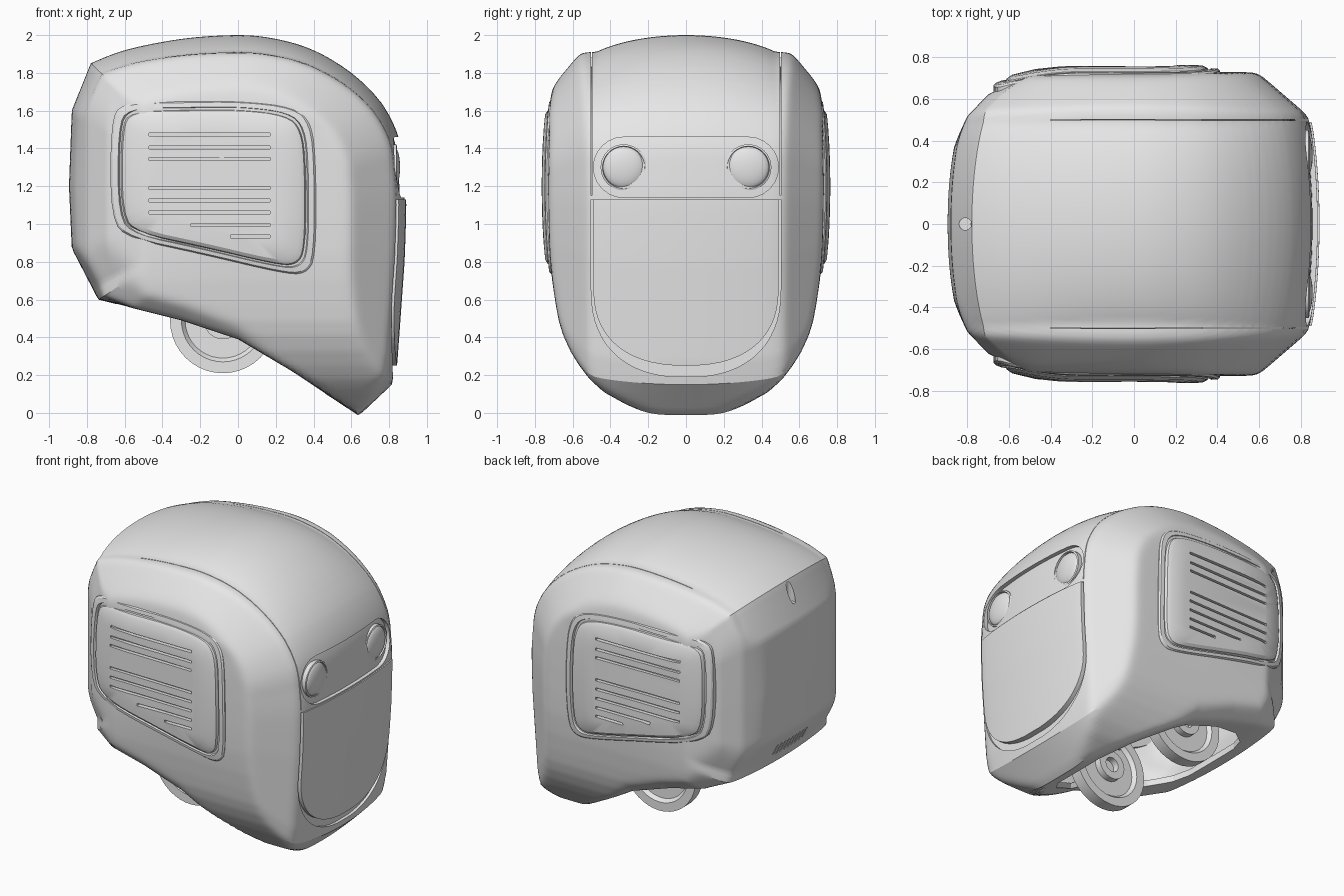
import bpy, bmesh, math
from mathutils import Vector

if "Cube" in bpy.data.objects:
    bpy.data.objects.remove(bpy.data.objects["Cube"])

grey = bpy.data.materials.new("plain_grey")
grey.use_nodes = True
grey.diffuse_color = (0.8, 0.8, 0.8, 1)
grey.node_tree.nodes["Principled BSDF"].inputs["Base Color"].default_value = (0.8, 0.8, 0.8, 1)


def smooth(points):
    """Insert curved midpoints into an open line of points."""
    out = []
    for i in range(len(points) - 1):
        a, b, c, d = (points[max(0, min(len(points) - 1, i + k))] for k in (-1, 0, 1, 2))
        out += [b, tuple((9 * (q + r) - p - s) / 16 for p, q, r, s in zip(a, b, c, d))]
    return out + [points[-1]]


MID = 1.1  # height of the head centre
# Half or full outlines of the head: side (x, z), front (y, z), top (x, y)
CROWN_LINE = [(-.78, 1.85), (-.6, 1.92), (-.3, 1.98), (0, 2), (.2, 1.98), (.4, 1.92),
              (.6, 1.8), (.76, 1.64), (.85, 1.46), (.872, 1.3), (.882, 1.1), (.873, .8)]
SIDE = [(-.74, .6), (-.88, .87), (-.895, 1.2), (-.88, 1.6)] + smooth(smooth(CROWN_LINE))
SIDE += [(.835, .27), (.815, .15), (.64, -.015), (.48, .09), (.27, .23), (0, .39), (-.3, .49),
         (-.74, .6)]
FRONT = smooth([(.5, 2.4), (.71, 1.72), (.73, 1.5), (.74, 1.2), (.725, .85), (.69, .575),
                (.65, .41), (.565, .25), (.435, .11), (.2, -.01), (0, -.1)])
TOP = [(1.2, 0), (1.2, .73), (0, .735), (-.5, .715), (-.7, .625), (-.8, .52), (-.87, .37), (-.95, 0)]


def add(name, bm):
    bmesh.ops.recalc_face_normals(bm, faces=bm.faces)
    me = bpy.data.meshes.new(name)
    bm.to_mesh(me)
    bm.free()
    ob = bpy.data.objects.new(name, me)
    bpy.context.collection.objects.link(ob)
    return ob


def ray(poly, a, b, drop):
    """Distance along (a, b) to an outline, from the head centre."""
    best = 1000.0
    for (px, pz), (qx, qz) in zip(poly, poly[1:]):
        ex, ez, pz = qx - px, qz - pz, pz - drop
        den = a * ez - b * ex
        if abs(den) > 1e-9:
            t, u = (px * ez - pz * ex) / den, (px * b - pz * a) / den
            if t > 0 and -1e-6 <= u <= 1 + 1e-6:
                best = min(best, t)
    return best


def head(name, cuts, scale=1.0, inset=0.0):
    """Rounded cube pushed out to the three outlines with chamfered shoulders."""
    bm = bmesh.new()
    bmesh.ops.create_cube(bm, size=2)
    bmesh.ops.subdivide_edges(bm, edges=bm.edges, cuts=cuts, use_grid_fill=True)
    for v in bm.verts:
        d = v.co.normalized()
        y = abs(d.y)
        side = ray(SIDE, d.x, d.z, MID)
        # Bulge is strongest on top; the underside is flat with a smaller chamfer
        rise = d.z / (math.hypot(d.x, d.z) + 1e-6)
        low = max(0, min(1, 5 * (-rise - (.76 if d.x > 0 else .5))))
        bulge = (.045 + .055 * max(0, rise) ** 2) * (1 - low)
        crown = side * (1 - bulge * min(1, side * y / .53) ** 2)
        shoulder = (1.24 + .12 * low) / (y + .76 / side)
        limits = [crown, shoulder, ray(FRONT, y, d.z, MID), ray(TOP, d.x, y, 0)]
        t = sum(k ** -80 for k in limits) ** (-1 / 80)
        v.co = d * (t * scale - inset) + Vector((0, 0, MID))
    return add(name, bm)


def loft(name, loops):
    """Skin a row of closed loops and cap both ends."""
    bm = bmesh.new()
    rows = [[bm.verts.new(p) for p in loop] for loop in loops]
    n = len(rows[0])
    for a, b in zip(rows, rows[1:]):
        for i in range(n):
            bm.faces.new((a[i], a[(i + 1) % n], b[(i + 1) % n], b[i]))
    bm.faces.new(rows[0])
    bm.faces.new(rows[-1])
    return add(name, bm)


def prism_x(name, outline, lo, hi):
    return loft(name, [[(x, y, z) for y, z in outline] for x in (lo, hi)])


def boxes(name, specs):
    bm = bmesh.new()
    for centre, size in specs:
        new = bmesh.ops.create_cube(bm, size=1)["verts"]
        for v in new:
            v.co = Vector(a * b for a, b in zip(v.co, size)) + Vector(centre)
    return add(name, bm)


def cut(ob, tool, op="DIFFERENCE"):
    mod = ob.modifiers.new("cut", "BOOLEAN")
    mod.operation, mod.solver, mod.object = op, "EXACT", tool
    dg = bpy.context.evaluated_depsgraph_get()
    me = bpy.data.meshes.new_from_object(ob.evaluated_get(dg))
    ob.modifiers.clear()
    ob.data = me
    bpy.data.objects.remove(tool)


def rounded(points, times=2):
    for _ in range(times):
        nxt = points[1:] + points[:1]
        points = [(a[0] * k + b[0] * (1 - k), a[1] * k + b[1] * (1 - k))
                  for a, b in zip(points, nxt) for k in (.75, .25)]
    return points


def both_sides(half):
    return half + [(-y, z) for y, z in reversed(half)]


def face_outline(grow):
    arc = [math.radians(6 * i) for i in range(15)]
    return both_sides([(.49 + grow / 5, 1.13)] + [
        ((.49 + grow / 5) * math.cos(a) ** .85, .66 - (.41 + grow) * math.sin(a) ** .85)
        for a in arc])


def capsule(radius, reach, z):
    arc = [math.radians(90 - 15 * i) for i in range(13)]
    return both_sides([(reach + radius * math.cos(a), z + radius * math.sin(a)) for a in arc])


# Hollow head shell, open underneath
shell = head("head_shell", 55)
cut(shell, head("hollow", 25, inset=.055))
opening = [(-.64, .22), (-.6, .33), (-.47, .44), (-.25, .5), (.1, .5), (.34, .36), (.46, .2)]
opening += [(x, -y) for x, y in reversed(opening)]
cut(shell, loft("neck_opening", [[(x, y, z) for x, y in opening] for z in (-.5, .85)]))

# Openings for face plate and visor, top seams, rear vents and rear hole
cut(shell, prism_x("face_gap", face_outline(.06), .8, 1.3))
cut(shell, prism_x("visor_gap", capsule(.16, .33, 1.3), .5, 1.3))
cut(shell, boxes("seams", [((.4, s * .5, 1.7), (1.6, .004, 1.1)) for s in (-1, 1)]))
cut(shell, boxes("vents", [((-.83, -.16 + .04 * i, .73), (.1, .012, .09)) for i in range(9)]))
cut(shell, loft("hole", [[(-.81 + .03 * math.cos(a), .03 * math.sin(a), z)
                          for a in [i * math.pi / 6 for i in range(12)]] for z in (1.7, 2)]))

# Raised face plate and sunken visor follow the head surface
face = head("face_plate", 39, scale=1.01)
cut(face, prism_x("face_trim", face_outline(0), .7, 1.3), "INTERSECT")
visor = head("visor", 39, scale=.972)
cut(visor, prism_x("visor_trim", capsule(.16, .33, 1.3), .7, 1.3), "INTERSECT")
parts = [shell, face, visor]

# Side panel outline (x, z)
PANEL = rounded([(-.62, 1.5), (-.57, 1.6), (-.3, 1.605), (0, 1.61), (.26, 1.58), (.34, 1.5),
                 (.36, 1.3), (.36, .86), (.31, .78), (.2, .785), (-.2, .88), (-.53, .95),
                 (-.62, 1.04)])


def panel_loop(scale, y, side):
    loop = []
    for x, z in PANEL:
        x, z = -.12 + (x + .12) * scale, 1.2 + (z - 1.2) * scale
        bend = .4 * min(0, x + .25) ** 2 + .11 * (z - 1.2) ** 2
        loop.append((x, side * (y - bend), z))
    return loop


for side, word in ((1, "left"), (-1, "right")):
    # Framed side panel with a groove and a domed middle
    steps = [(1.11, .66), (1.11, .737), (1.09, .746), (1.03, .748), (1.015, .73), (1, .73),
             (.985, .75), (.93, .762), (.7, .764)]
    panel = loft(word + "_side_panel", [panel_loop(s, y, side) for s, y in steps])
    slots = [(-.47, z) for z in (1.475, 1.405, 1.345, 1.19, 1.125, 1.06)]
    slots += [(-.25, .995), (-.04, .935)]
    cut(panel, boxes("slots", [(((x + .17) / 2, side * .78, z), (.17 - x, .11, .016))
                               for x, z in slots]))
    parts.append(panel)

    # Neck joint disc with a hub on both faces, hung on an arm inside the head
    turn = [i * math.tau / 40 for i in range(40)]
    half = [(.05, .015), (.05, .06), (.1, .06), (.1, .015), (.2, .015), (.22, .04), (.28, .04)]
    rings = [(r, -y) for r, y in half] + half[::-1]
    parts.append(loft(word + "_neck_disc", [
        [(-.08 + r * math.cos(a), side * (.37 + y), .49 + r * math.sin(a)) for a in turn]
        for r, y in rings]))
    parts.append(boxes(word + "_neck_arm", [((-.08, side * .37, .85), (.2, .05, .4))]))

    # Domed eye in a thin rim
    bm = bmesh.new()
    bmesh.ops.create_uvsphere(bm, u_segments=32, v_segments=16, radius=.11)
    for v in bm.verts:
        v.co = (.825 + v.co.x * .3, side * .33 + v.co.y, 1.3 + v.co.z)
    parts.append(add(word + "_eye", bm))
    rim = [(.122, .78), (.122, .838), (.112, .842), (.108, .82)]
    parts.append(loft(word + "_eye_rim", [
        [(x, side * .33 + r * math.cos(a), 1.3 + r * math.sin(a)) for a in turn]
        for r, x in rim]))

# Colour and shading
bpy.ops.object.select_all(action="DESELECT")
for ob in parts:
    ob.data.materials.clear()
    ob.data.materials.append(grey)
    ob.select_set(True)
bpy.context.view_layer.objects.active = shell
bpy.ops.object.shade_smooth_by_angle(angle=math.radians(28))
